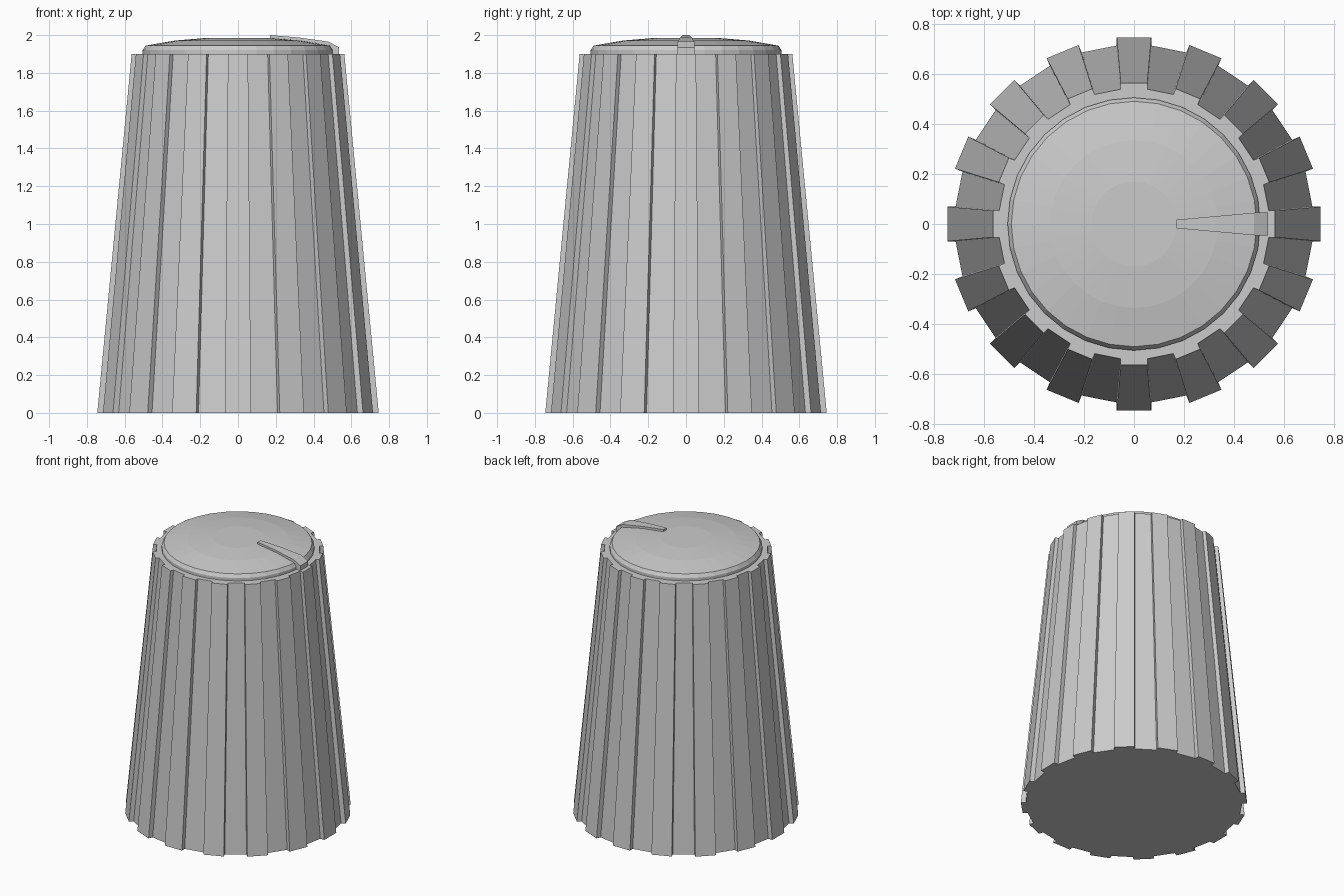
import bpy, bmesh
from math import sin, cos, pi, asin

if "Cube" in bpy.data.objects:
    bpy.data.objects.remove(bpy.data.objects["Cube"])


def make(name, bm):
    bmesh.ops.recalc_face_normals(bm, faces=bm.faces)
    me = bpy.data.meshes.new(name)
    bm.to_mesh(me)
    bm.free()
    ob = bpy.data.objects.new(name, me)
    bpy.context.collection.objects.link(ob)
    return ob


def loft(bm, rings):
    # Join equal-length point rings into a closed solid
    vs = [[bm.verts.new(p) for p in r] for r in rings]
    n = len(vs[0])
    for a, b in zip(vs, vs[1:]):
        for i in range(n):
            j = (i + 1) % n
            bm.faces.new((a[i], a[j], b[j], b[i]))
    bm.faces.new(vs[0][::-1])
    bm.faces.new(vs[-1])


# Tapered grip with 16 raised ribs
def rib_ring(rib_x, half_w, groove_r, z, ribs=16):
    a = asin(half_w / groove_r)
    section = [(groove_r * cos(a), -half_w), (rib_x, -half_w),
               (rib_x, half_w), (groove_r * cos(a), half_w)]
    pts = []
    for k in range(ribs):
        t = 2 * pi * k / ribs
        pts += [(x * cos(t) - y * sin(t), x * sin(t) + y * cos(t), z) for x, y in section]
    return pts


bm = bmesh.new()
loft(bm, [rib_ring(0.745, 0.069, 0.716, 0), rib_ring(0.563, 0.053, 0.541, 1.9)])
make("ribbed_grip", bm)

# Shallow domed cap
bm = bmesh.new()
profile = [(0.505, 1.88), (0.505, 1.92), (0.49, 1.944), (0.335, 1.971), (0.17, 1.985)]
n = 32
loft(bm, [[(r * cos(2 * pi * i / n), r * sin(2 * pi * i / n), z) for i in range(n)]
          for r, z in profile])
make("domed_cap", bm)

# Tapered pointer running over the cap edge
bm = bmesh.new()
stations = [(0.17, 0.017, 2.0), (0.325, 0.031, 1.987), (0.48, 0.045, 1.965), (0.535, 0.045, 1.935)]
loft(bm, [[(x, -w, 1.89), (x, w, 1.89), (x, w, z), (x, -w, z)] for x, w, z in stations])
make("pointer", bm)
